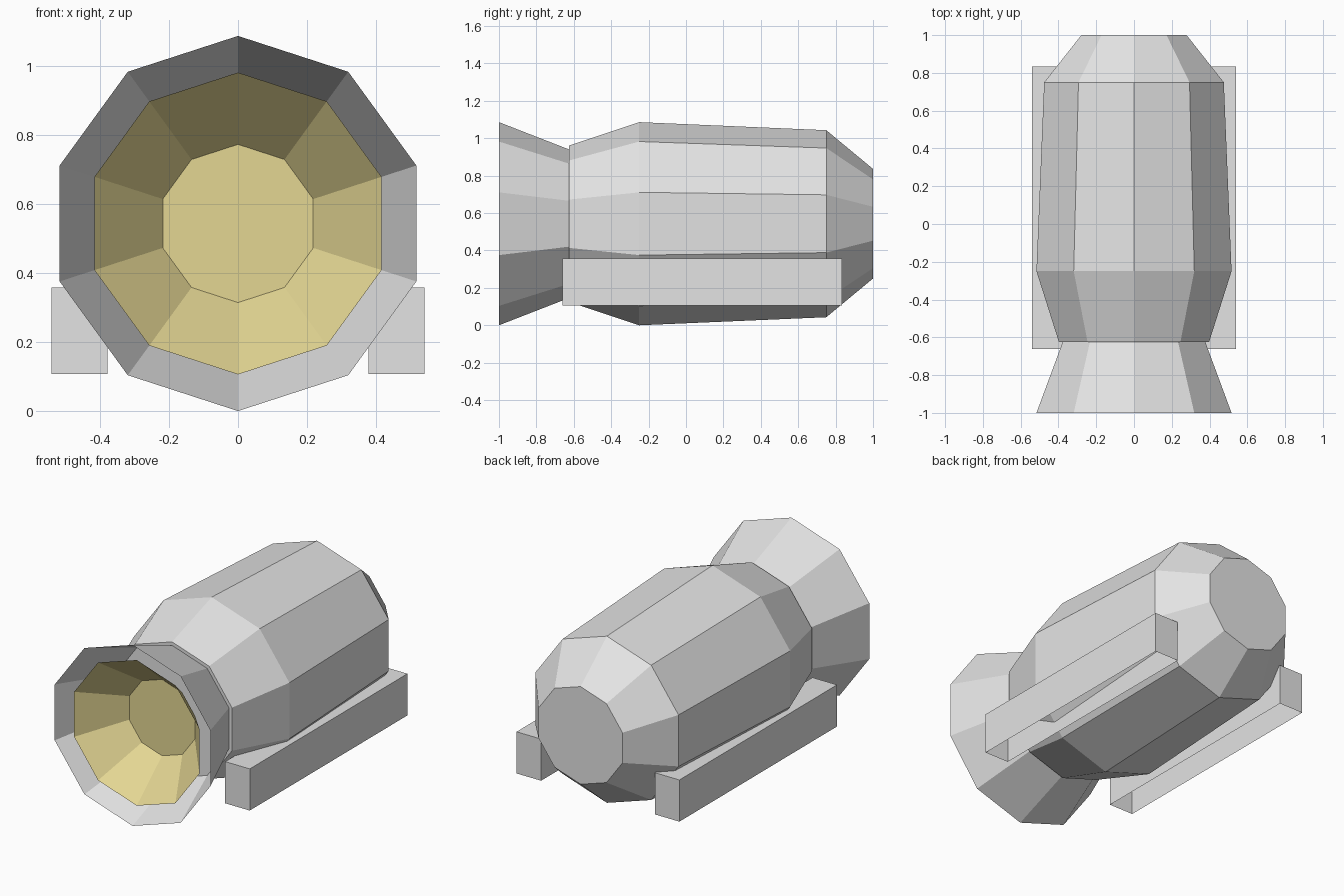
import bpy, bmesh, math

if "Cube" in bpy.data.objects:
    bpy.data.objects.remove(bpy.data.objects["Cube"])

SIDES = 10
ZC = 0.543  # height of the main axis


def material(name, rgb):
    m = bpy.data.materials.new(name)
    m.diffuse_color = (*rgb, 1)
    m.use_nodes = True
    m.node_tree.nodes["Principled BSDF"].inputs["Base Color"].default_value = m.diffuse_color
    return m


GREY = material("light_grey", (0.77, 0.77, 0.77))
GOLD = material("pale_yellow", (0.77, 0.67, 0.29))


def finish(bm, name, mat):
    mesh = bpy.data.meshes.new(name)
    bm.to_mesh(mesh)
    bm.free()
    mesh.materials.append(mat)
    ob = bpy.data.objects.new(name, mesh)
    bpy.context.collection.objects.link(ob)
    return ob


def lathe(name, profile, mat, cap_start=False, cap_end=False, inward=False):
    """Ten-sided shell along y from (y, radius) pairs."""
    bm = bmesh.new()
    rings = []
    for y, r in profile:
        rings.append([bm.verts.new((r * math.sin(2 * math.pi * i / SIDES), y,
                                    ZC + r * math.cos(2 * math.pi * i / SIDES)))
                      for i in range(SIDES)])
    for a, b in zip(rings, rings[1:]):
        for i in range(SIDES):
            j = (i + 1) % SIDES
            bm.faces.new((a[i], b[i], b[j], a[j]))
    if cap_start:
        bm.faces.new(rings[0])
    if cap_end:
        bm.faces.new(rings[-1][::-1])
    # make the side faces point away from (or towards) the axis
    bm.normal_update()
    f = bm.faces[:][0]
    c = f.calc_center_median()
    outward = f.normal.x * c.x + f.normal.z * (c.z - ZC) > 0
    if outward == inward:
        bmesh.ops.reverse_faces(bm, faces=bm.faces[:])
    return finish(bm, name, mat)


# main housing
lathe("body", [(-0.625, 0.418), (-0.25, 0.543), (0.75, 0.50), (1.0, 0.293)],
      GREY, cap_start=True, cap_end=True)
# open flared hood at the front
lathe("front_flare", [(-1.0, 0.543), (-0.625, 0.397)], GREY)
# yellow dish inside the hood
lathe("dish", [(-0.96, 0.437), (-0.72, 0.229)], GOLD, cap_end=True, inward=True)

# side rails, open underneath
for side, sx in (("left", -1), ("right", 1)):
    bm = bmesh.new()
    bmesh.ops.create_cube(bm, size=1)
    for v in bm.verts:
        v.co = (sx * 0.459 + v.co.x * 0.163, 0.087 + v.co.y * 1.495, 0.232 + v.co.z * 0.25)
    bm.normal_update()
    bmesh.ops.delete(bm, geom=[f for f in bm.faces if f.normal.z < -0.5],
                     context='FACES_ONLY')
    finish(bm, side + "_rail", GREY)
